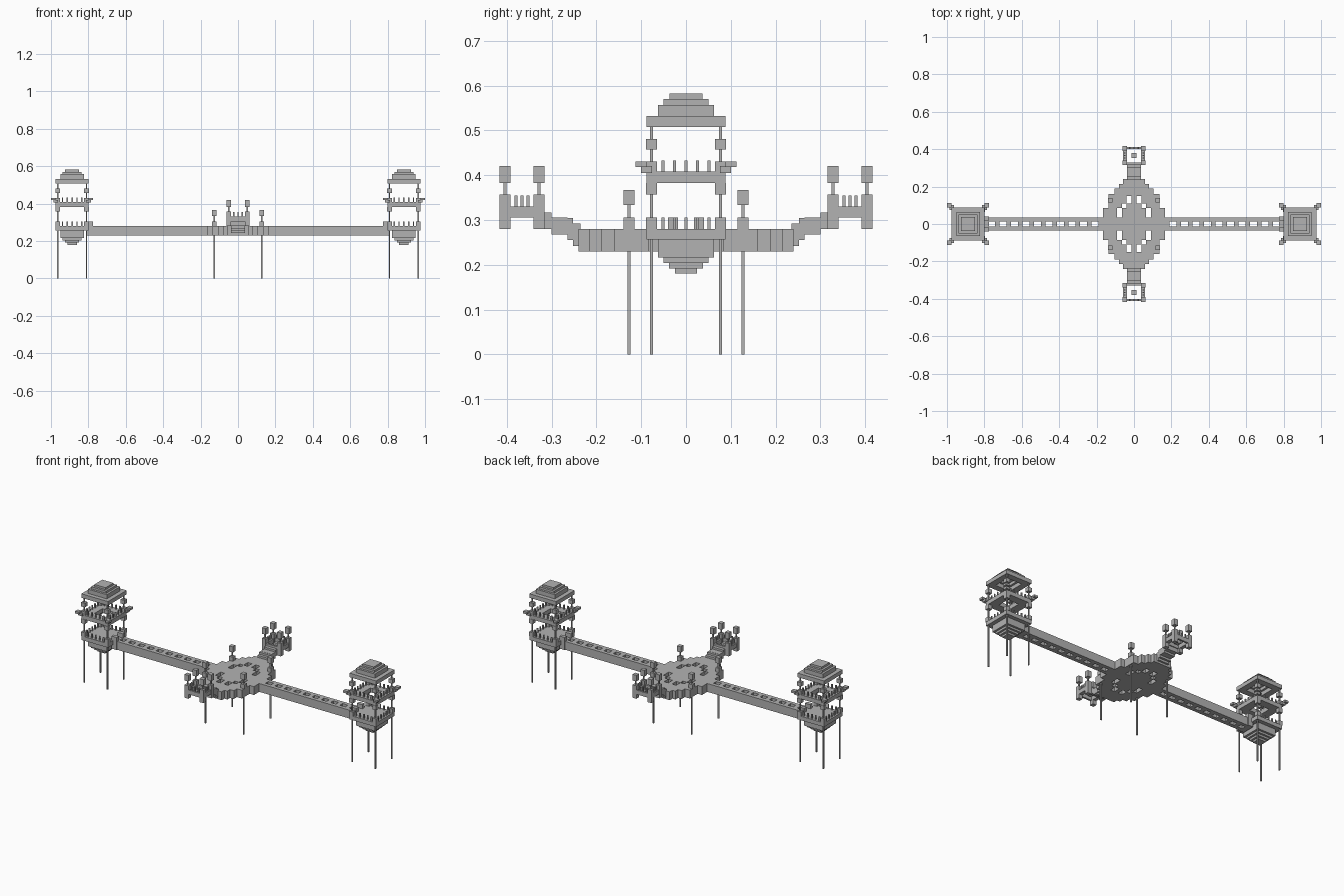
import bpy, bmesh
from mathutils import Matrix, Vector

cube = bpy.data.objects.get("Cube")
if cube:
    bpy.data.objects.remove(cube, do_unlink=True)

stone = bpy.data.materials.new("grey_stone")
stone.use_nodes = True
GREY = (0.45, 0.45, 0.45, 1)
stone.diffuse_color = GREY
stone.node_tree.nodes["Principled BSDF"].inputs["Base Color"].default_value = GREY

SIGNS = (-1, 1)
CORNERS = [(sx, sy) for sx in SIGNS for sy in SIGNS]
THIN, BLOCK = 0.0035, 0.0125
TOWER_X = 0.887


class Part:
    """Collects boxes into one named object."""

    def __init__(self):
        self.bm = bmesh.new()

    def box(self, x0, x1, y0, y1, z0, z1):
        size = Vector((abs(x1 - x0), abs(y1 - y0), z1 - z0))
        centre = Vector((x0 + x1, y0 + y1, z0 + z1)) / 2
        bmesh.ops.create_cube(self.bm, size=1,
                              matrix=Matrix.Translation(centre) @ Matrix.Diagonal(size).to_4x4())

    def column(self, x, y, half, z0, z1):
        self.box(x - half, x + half, y - half, y + half, z0, z1)

    def ring(self, x, y, outer, inner, z0, z1, outer_y=None, inner_y=None):
        oy, iy = outer_y or outer, inner_y or inner
        for s in SIGNS:
            self.box(x - outer, x + outer, y + s * iy, y + s * oy, z0, z1)
            self.box(x + s * inner, x + s * outer, y - iy, y + iy, z0, z1)

    def finish(self, name):
        mesh = bpy.data.meshes.new(name)
        self.bm.to_mesh(mesh)
        self.bm.free()
        mesh.materials.append(stone)
        bpy.context.collection.objects.link(bpy.data.objects.new(name, mesh))


def build_tower(side, label):
    cx = side * TOWER_X
    # Stepped underside and lower floor
    base = Part()
    for half, z0, z1 in ((0.025, 0.18, 0.192), (0.038, 0.192, 0.204), (0.05, 0.204, 0.216),
                         (0.063, 0.216, 0.256), (0.088, 0.256, 0.28)):
        base.column(cx, 0, half, z0, z1)
    base.finish(label + "_tower_base")

    # Upper floor with an opening, and upturned corners
    floor = Part()
    floor.ring(cx, 0, 0.088, 0.038, 0.383, 0.408)
    for sx, sy in CORNERS:
        floor.column(cx + sx * 0.088, sy * 0.088, BLOCK, 0.405, 0.42)
        floor.column(cx + sx * 0.1, sy * 0.1, BLOCK, 0.418, 0.431)
    floor.finish(label + "_tower_upper_floor")

    # Stepped roof, hollow below
    roof = Part()
    roof.ring(cx, 0, 0.088, 0.05, 0.508, 0.532)
    roof.ring(cx, 0, 0.063, 0.038, 0.532, 0.557)
    roof.column(cx, 0, 0.05, 0.55, 0.57)
    roof.column(cx, 0, 0.037, 0.57, 0.582)
    roof.finish(label + "_tower_roof")

    # Corner posts with lantern blocks
    posts = Part()
    for sx, sy in CORNERS:
        x, y = cx + sx * 0.077, sy * 0.077
        posts.column(x, y, THIN, 0, 0.51)
        for z0, z1 in ((0.28, 0.305), (0.357, 0.383), (0.408, 0.431), (0.457, 0.481)):
            posts.column(x, y, BLOCK, z0, z1)
    posts.finish(label + "_tower_posts")

    # Railing pickets on both floors, open at the bridge
    rails = Part()
    for z in (0.28, 0.408):
        for i in range(-2, 3):
            for s in SIGNS:
                rails.column(cx + i * 0.0257, s * 0.077, THIN, z, z + 0.025)
                if z > 0.3 or s == side:
                    rails.column(cx + s * 0.077, i * 0.0257, THIN, z, z + 0.025)
    rails.finish(label + "_tower_railings")

    # Gate where the bridge meets the tower
    gate = Part()
    gate.box(side * 0.775, side * 0.81, -0.04, 0.04, 0.23, 0.28)
    for s in SIGNS:
        gate.box(side * 0.775, side * 0.81, s * 0.018, s * 0.04, 0.28, 0.305)
    gate.finish(label + "_bridge_gate")

    # Bridge with a row of openings
    bridge = Part()
    for s in SIGNS:
        bridge.box(side * 0.165, side * 0.8, s * 0.013, s * 0.035, 0.23, 0.28)
    for i in range(11):
        x = 0.165 + i * 0.0615
        bridge.box(side * x, side * min(x + 0.026, 0.8), -0.013, 0.013, 0.23, 0.28)
    bridge.finish(label + "_bridge")


def build_platform(side, label):
    cy = side * 0.366
    # Stairs rising from the deck
    stairs = Part()
    for y0, y1, z0, z1 in ((0.235, 0.252, 0.242, 0.292), (0.252, 0.265, 0.255, 0.304),
                           (0.265, 0.3, 0.268, 0.305), (0.3, 0.325, 0.28, 0.317)):
        stairs.box(-0.037, 0.037, side * y0, side * y1, z0, z1)
    stairs.finish(label + "_stairs")

    # Open square frame with a central block
    frame = Part()
    frame.ring(0, cy, 0.06, 0.038, 0.305, 0.33, 0.047, 0.036)
    frame.column(0, cy, BLOCK, 0.305, 0.33)
    frame.finish(label + "_platform")

    # Pickets and corner lanterns
    rails = Part()
    for i in (-1, 0, 1):
        for s in SIGNS:
            rails.column(s * 0.05, cy + i * 0.0135, THIN, 0.33, 0.355)
        rails.column(i * 0.022, cy + side * 0.04, THIN, 0.33, 0.355)
    rails.finish(label + "_platform_railings")

    lanterns = Part()
    for sx, sy in CORNERS:
        x, y = sx * 0.05, cy + sy * 0.038
        lanterns.column(x, y, BLOCK, 0.28, 0.357)
        lanterns.column(x, y, THIN, 0.357, 0.383)
        lanterns.column(x, y, BLOCK, 0.383, 0.42)
    lanterns.finish(label + "_platform_lanterns")


# Stepped central deck with an island inside a broken ring of slots
deck = Part()
BANDS = (
    (0.035, 0.085, ((0, 0.065), (0.09, 0.165))),
    (0.085, 0.11, ((0, 0.04), (0.065, 0.137))),
    (0.11, 0.15, ((0, 0.0125), (0.04, 0.137))),
    (0.15, 0.16, ((0, 0.137),)),
    (0.16, 0.19, ((0, 0.105),)),
    (0.19, 0.215, ((0, 0.08),)),
    (0.215, 0.24, ((0, 0.06),)),
)
deck.box(-0.165, 0.165, -0.035, 0.035, 0.23, 0.28)
for y0, y1, spans in BANDS:
    for sx, sy in CORNERS:
        for x0, x1 in spans:
            deck.box(sx * x0, sx * x1, sy * y0, sy * y1, 0.23, 0.28)
deck.finish("central_deck")

# Four deck posts carrying lanterns
deck_posts = Part()
for sx, sy in CORNERS:
    x, y = sx * 0.127, sy * 0.127
    deck_posts.column(x, y, THIN, 0, 0.335)
    deck_posts.column(x, y, BLOCK, 0.28, 0.305)
    deck_posts.column(x, y, BLOCK, 0.333, 0.367)
deck_posts.finish("deck_posts")

for side, label in ((-1, "right"), (1, "left")):
    build_tower(side, label)
for side, label in ((-1, "front"), (1, "back")):
    build_platform(side, label)
